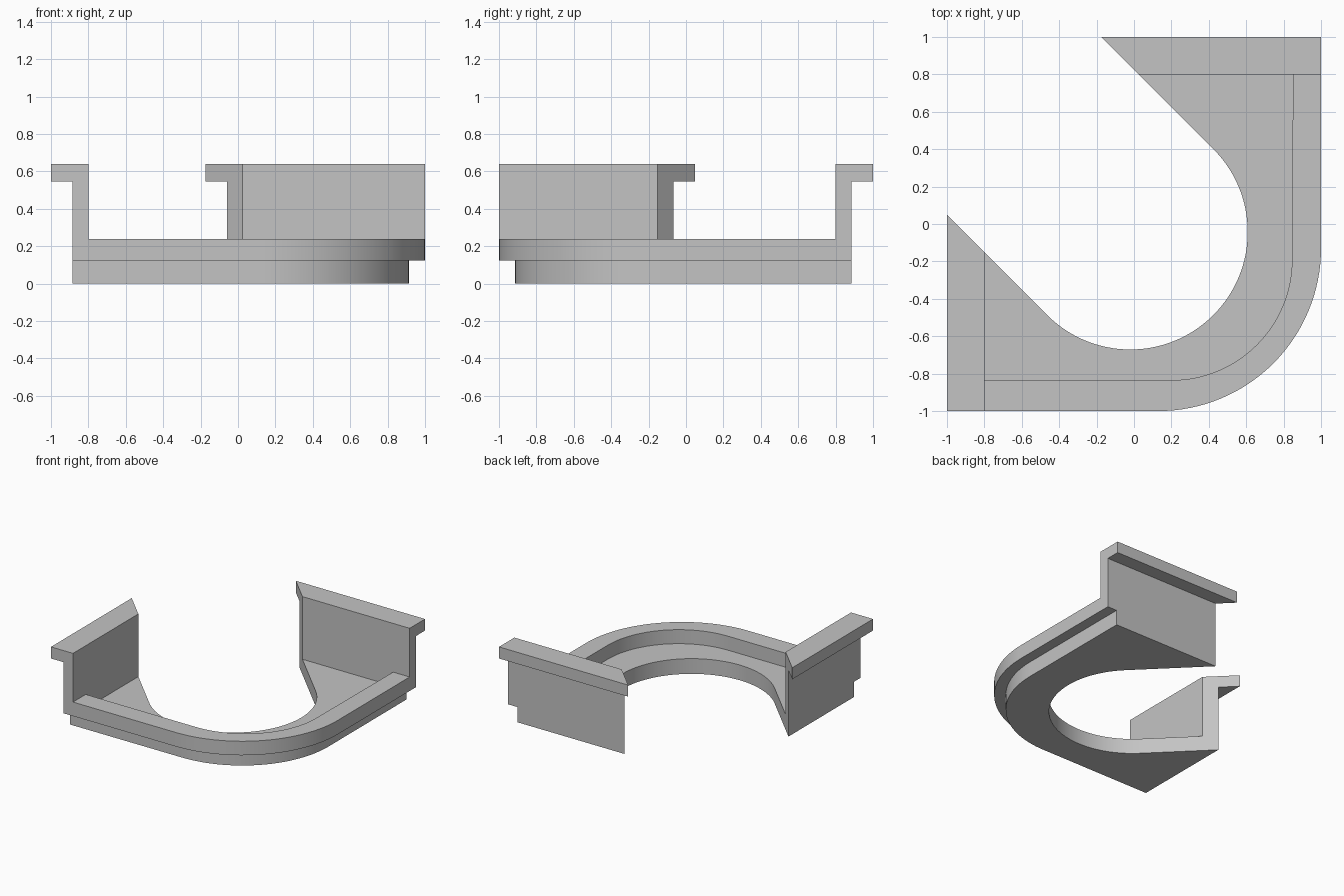
import bpy, bmesh, math
from mathutils import Matrix, Vector

cube = bpy.data.objects.get("Cube")
if cube:
    bpy.data.objects.remove(cube, do_unlink=True)

grey = bpy.data.materials.new("matte grey")
grey.use_nodes = True
colour = (0.55, 0.55, 0.55, 1)
grey.diffuse_color = colour
grey.node_tree.nodes["Principled BSDF"].inputs["Base Color"].default_value = colour

LEFT, BACK = -0.885, 0.885      # outer faces of the two walls
WALL = 0.80                     # inner faces of the two walls
STEP, RIM, TOP, FLANGE = 0.125, 0.24, 0.64, 0.545


def arc(cx, cy, r, start, end, n=32):
    angles = [math.radians(start + (end - start) * i / n) for i in range(n + 1)]
    return [(cx + r * math.cos(a), cy + r * math.sin(a)) for a in angles]


def prism(name, outline, low, high, turn=Matrix()):
    """Extrude a flat outline from low to high, then turn it into place."""
    bm = bmesh.new()
    face = bm.faces.new([bm.verts.new((x, y, low)) for x, y in outline])
    new = bmesh.ops.extrude_face_region(bm, geom=[face])["geom"]
    bmesh.ops.translate(bm, vec=Vector((0, 0, high - low)),
                        verts=[v for v in new if isinstance(v, bmesh.types.BMVert)])
    bmesh.ops.transform(bm, matrix=turn, verts=bm.verts)
    bmesh.ops.recalc_face_normals(bm, faces=bm.faces)
    mesh = bpy.data.meshes.new(name)
    bm.to_mesh(mesh)
    bm.free()
    mesh.materials.append(grey)
    obj = bpy.data.objects.new(name, mesh)
    bpy.context.collection.objects.link(obj)
    return obj


# Base plate with a rounded front corner
base = prism("base_plate", [(LEFT, BACK), (LEFT, -0.915)]
             + arc(0.13, -0.13, 0.783, -90, 0) + [(0.913, BACK)], 0, STEP)

# Raised rim that follows the rounded corner between the walls
outer = [(-WALL, -1)] + arc(0.13, -0.13, 0.87, -90, 0) + [(1, WALL)]
inner = [(0.85, WALL)] + arc(0.2, -0.19, 0.645, 0, -90) + [(-WALL, -0.835)]
rim = prism("corner_rim", outer + inner, STEP, RIM)

# Two walls with outward flanges, sharing one profile (distance outwards, height)
profile = [(WALL, STEP), (WALL, TOP), (1, TOP), (1, FLANGE), (BACK, FLANGE), (BACK, STEP)]
to_left = Matrix(((-1, 0, 0, 0), (0, 0, 1, 0), (0, 1, 0, 0), (0, 0, 0, 1)))
to_back = Matrix(((0, 0, 1, 0), (1, 0, 0, 0), (0, 1, 0, 0), (0, 0, 0, 1)))
right_wall = prism("right_side_wall", profile, -1, 0.4, to_left)
back_wall = prism("back_wall", profile, -0.4, 1, to_back)

# Round-ended diagonal slot cut through the plate and both walls
end = arc(-0.02, -0.043, 0.628, -135, 45, 64)
slot = prism("slot_cutter", end + [(x - 2, y + 2) for x, y in (end[-1], end[0])], -1, 2)
slot.hide_render = True

for part in (base, rim, right_wall, back_wall):
    bpy.ops.object.select_all(action="DESELECT")
    part.select_set(True)
    bpy.context.view_layer.objects.active = part
    if part is not rim:
        cut = part.modifiers.new("slot", "BOOLEAN")
        cut.operation, cut.solver, cut.object = "DIFFERENCE", "EXACT", slot
        bpy.ops.object.modifier_apply(modifier=cut.name)
    bpy.ops.object.shade_smooth_by_angle(angle=math.radians(30))

bpy.data.objects.remove(slot, do_unlink=True)
